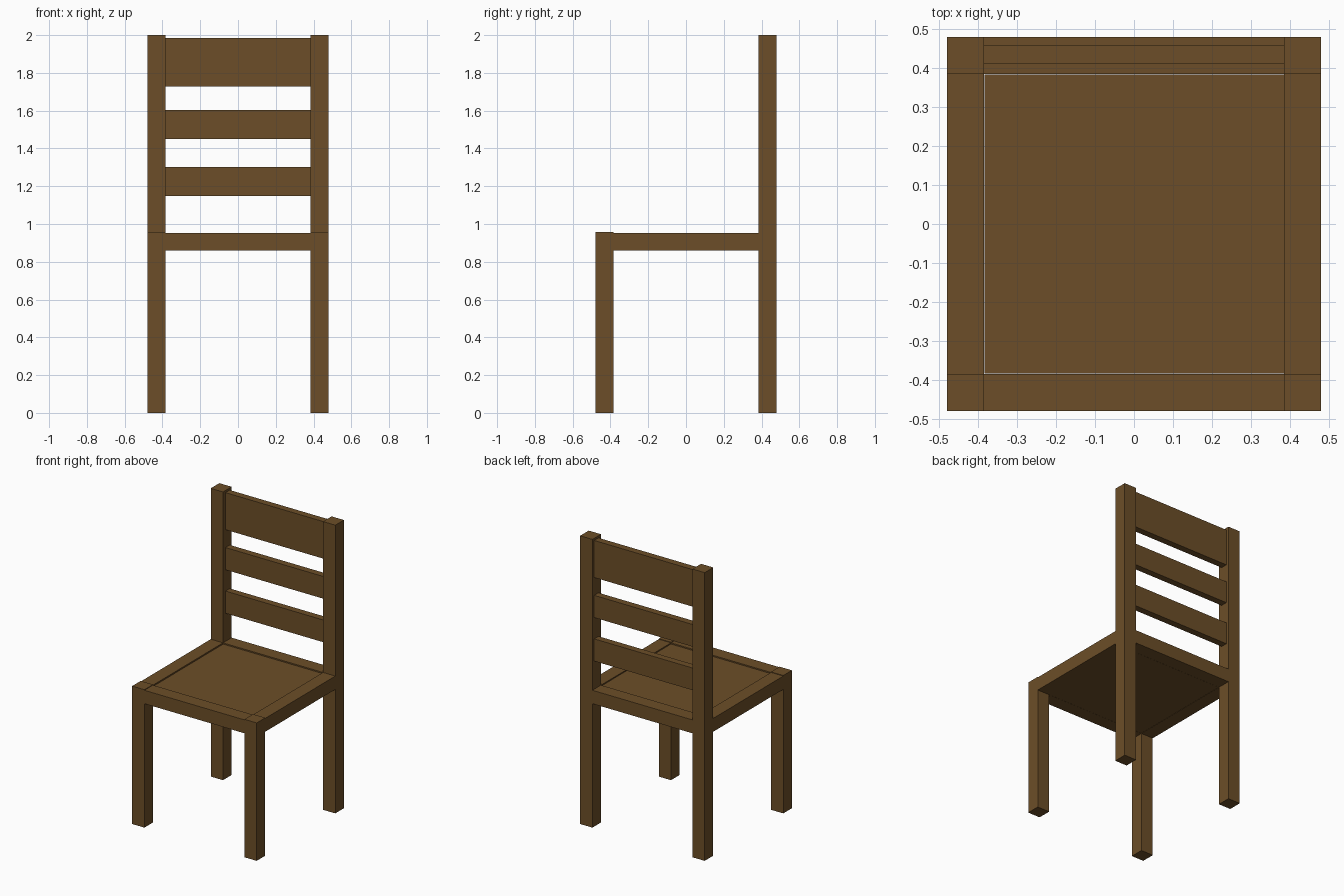
import bpy

if "Cube" in bpy.data.objects:
    bpy.data.objects.remove(bpy.data.objects["Cube"])

wood = bpy.data.materials.new("brown_wood")
wood.diffuse_color = (0.150, 0.076, 0.021, 1.0)
wood.use_nodes = True
wood.node_tree.nodes["Principled BSDF"].inputs["Base Color"].default_value = wood.diffuse_color


def box(name, x, y, z):
    """Box spanning the given (min, max) ranges."""
    spans = (x, y, z)
    bpy.ops.mesh.primitive_cube_add(size=1, location=[(a + b) / 2 for a, b in spans])
    ob = bpy.context.object
    ob.name = name
    ob.scale = [b - a for a, b in spans]
    bpy.ops.object.transform_apply(location=False, rotation=False, scale=True)
    ob.data.materials.append(wood)
    return ob


OUT, INN = 0.478, 0.384       # outer and inner faces of the square frame
NEG, POS = (-OUT, -INN), (INN, OUT)
INNER = (-INN, INN)
RAIL_Z = (0.86, 0.953)

# Legs: short at the front, tall at the back, and the side rails between them
for side, x in (("left", NEG), ("right", POS)):
    box(f"front_leg_{side}", x, NEG, (0, 0.957))
    box(f"back_leg_{side}", x, POS, (0, 2.0))
    box(f"seat_rail_{side}", x, INNER, RAIL_Z)

# Front and back rails
box("seat_rail_front", INNER, NEG, RAIL_Z)
box("seat_rail_back", INNER, POS, RAIL_Z)

# Seat panel, set slightly below the rails
box("seat", (-0.382, 0.384), (-0.383, 0.383), (0.86, 0.945))

# Backrest slats
for name, z in (("lower", (1.148, 1.302)), ("middle", (1.45, 1.604)), ("top", (1.728, 1.985))):
    box(f"back_slat_{name}", INNER, (0.411, 0.458), z)
